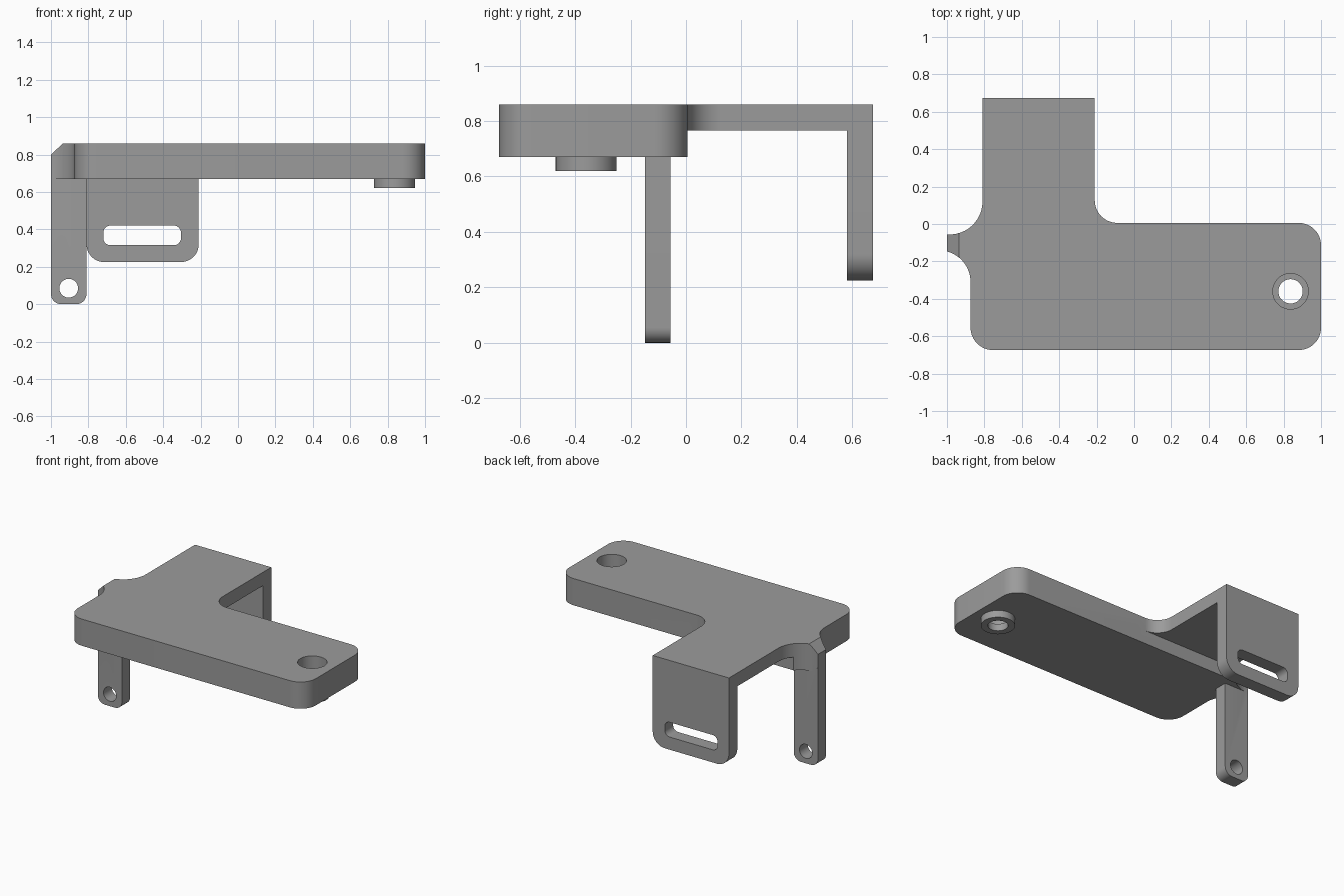
import bpy, bmesh, math
from mathutils import Vector

if "Cube" in bpy.data.objects:
    bpy.data.objects.remove(bpy.data.objects["Cube"])

grey = bpy.data.materials.new("grey")
grey.diffuse_color = (0.33, 0.33, 0.33, 1)
grey.use_nodes = True
grey.node_tree.nodes["Principled BSDF"].inputs["Base Color"].default_value = grey.diffuse_color


def arc(cx, cy, r, a0, a1, n=12):
    """Points on an arc, angles in degrees."""
    return [(cx + r * math.cos(math.radians(a0 + (a1 - a0) * i / n)),
             cy + r * math.sin(math.radians(a0 + (a1 - a0) * i / n))) for i in range(n + 1)]


def rounded(x0, y0, x1, y1, r_low, r_high=0):
    """Rectangle with its own radius for the low and high corners."""
    pts = []
    for sx, sy, a in ((x0, y0, 180), (x1, y0, 270), (x1, y1, 0), (x0, y1, 90)):
        r = r_low if sy == y0 else r_high
        if r == 0:
            pts.append((sx, sy))
        else:
            pts += arc(sx + (r if sx == x0 else -r), sy + (r if sy == y0 else -r), r, a, a + 90)
    return pts


def prism(name, pts, lo, hi, axis="Z"):
    """Extrude a profile along Z (profile is x,y) or Y (profile is x,z)."""
    bm = bmesh.new()
    place = (lambda p, h: (p[0], p[1], h)) if axis == "Z" else (lambda p, h: (p[0], h, p[1]))
    face = bm.faces.new([bm.verts.new(place(p, lo)) for p in pts])
    ext = bmesh.ops.extrude_face_region(bm, geom=[face])
    shift = Vector(place((0, 0), hi - lo))
    bmesh.ops.translate(bm, vec=shift, verts=[v for v in ext["geom"] if isinstance(v, bmesh.types.BMVert)])
    bmesh.ops.recalc_face_normals(bm, faces=bm.faces[:])
    me = bpy.data.meshes.new(name)
    bm.to_mesh(me)
    bm.free()
    me.materials.append(grey)
    ob = bpy.data.objects.new(name, me)
    bpy.context.collection.objects.link(ob)
    return ob


def combine(target, other, op):
    """Boolean the other solid into the target, then drop it."""
    mod = target.modifiers.new(op, "BOOLEAN")
    mod.operation, mod.object, mod.solver = op, other, "EXACT"
    bpy.context.view_layer.objects.active = target
    bpy.ops.object.modifier_apply(modifier=mod.name)
    bpy.data.objects.remove(other)


def circle(x, y, r):
    return arc(x, y, r, 0, 360 - 360 / 48, 47)


# Plate outline: long slab, rear arm and the neck over the leg
L, R, F, B, END = -0.874, 1.0, -0.674, 0.006, 0.674
AL, AR = -0.81, -0.21
outline = (arc(L + 0.12, F + 0.12, 0.12, 180, 270) + arc(R - 0.12, F + 0.12, 0.12, 270, 360)
           + arc(R - 0.12, B - 0.12, 0.12, 0, 90)
           + arc(AR + 0.12, B + 0.12, 0.12, 270, 180)
           + [(AR, END), (AL, END)]
           + arc(AL - 0.176, 0.12, 0.176, 0, -94.5)
           + [(-1, -0.055), (-1, -0.148)]
           + arc(L - 0.169, -0.31, 0.169, 74, 0))
bracket = prism("bracket_body", outline, 0.67, 0.86)

# Thin out the arm behind the slab
combine(bracket, prism("arm_cutter", rounded(-1.2, B, 0.0, 0.58, 0), 0.5, 0.765), "DIFFERENCE")

# Rear tab and leg
combine(bracket, prism("rear_tab", rounded(AL, 0.225, AR, 0.70, 0.095), 0.58, END, "Y"), "UNION")
combine(bracket, prism("leg", rounded(-1, 0, AL, 0.70, 0.055), -0.148, -0.055, "Y"), "UNION")

# Boss under the slab
HX, HY = 0.837, -0.36
combine(bracket, prism("boss", circle(HX, HY, 0.11), 0.62, 0.70), "UNION")

# Slot, leg hole, stepped screw hole and neck chamfer
combine(bracket, prism("slot_cutter", rounded(-0.72, 0.315, -0.305, 0.42, 0.038, 0.038), 0.5, 0.8, "Y"), "DIFFERENCE")
combine(bracket, prism("leg_hole_cutter", circle(-0.905, 0.085, 0.05), -0.3, 0.1, "Y"), "DIFFERENCE")
combine(bracket, prism("screw_hole_cutter", circle(HX, HY, 0.065), 0.5, 1.0), "DIFFERENCE")
combine(bracket, prism("counterbore_cutter", circle(HX, HY, 0.095), 0.67, 1.0), "DIFFERENCE")
combine(bracket, prism("chamfer_cutter", [(-1.065, 0.74), (-0.87, 0.92), (-1.065, 0.92)], -0.4, 0.2, "Y"), "DIFFERENCE")

# Smooth curved walls, sharp edges kept
bpy.ops.object.select_all(action="DESELECT")
bracket.select_set(True)
bpy.context.view_layer.objects.active = bracket
bpy.ops.object.shade_smooth_by_angle(angle=math.radians(30))
